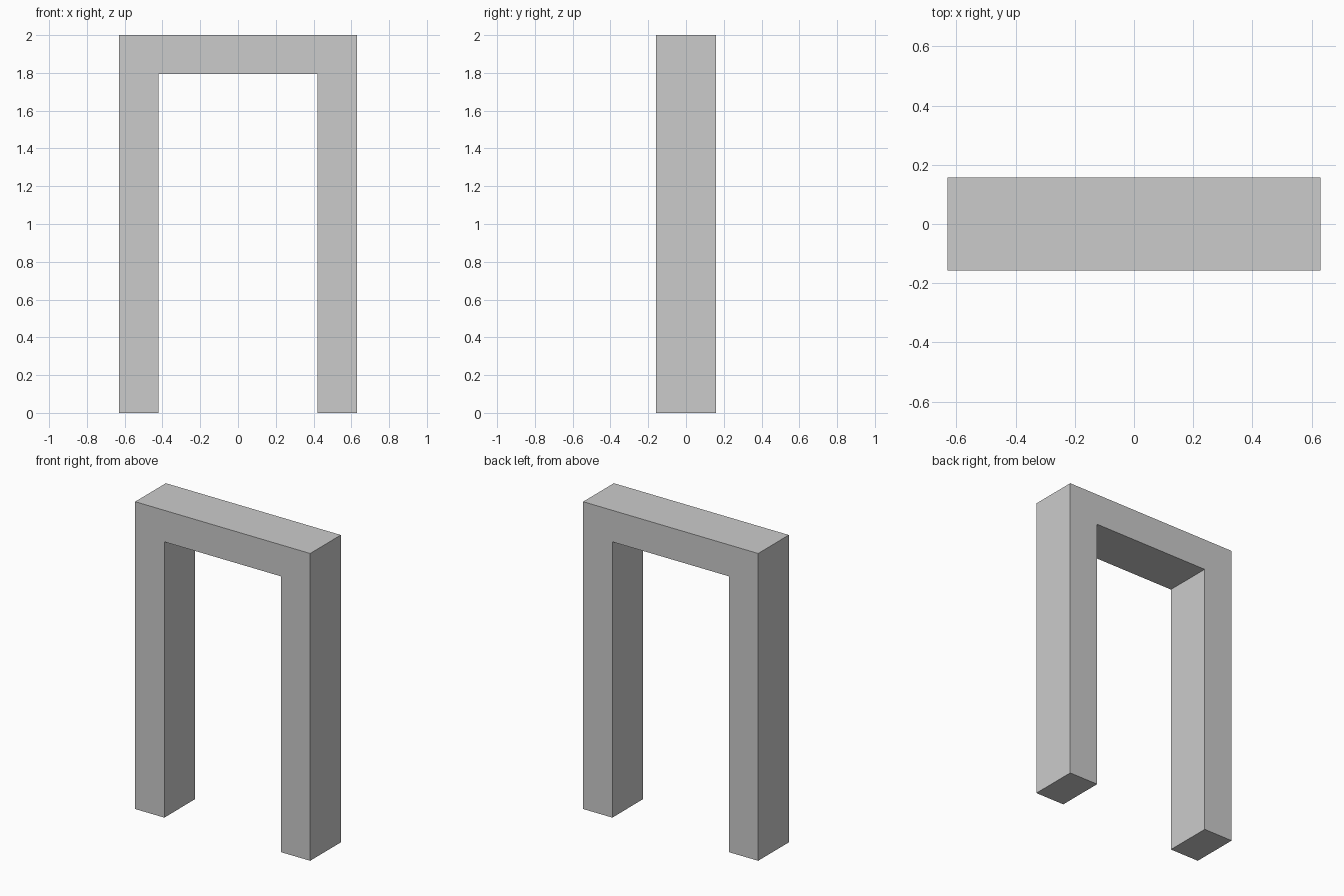
import bpy
import bmesh

cube = bpy.data.objects.get("Cube")
if cube:
    bpy.data.objects.remove(cube, do_unlink=True)

OUTER_X, INNER_X = 0.63, 0.42
TOP_Z, OPENING_Z = 2.0, 1.795
DEPTH = 0.315

# Flat grey paint
paint = bpy.data.materials.new("light_grey")
paint.use_nodes = True
grey = (0.6, 0.6, 0.6, 1)
paint.diffuse_color = grey
paint.node_tree.nodes["Principled BSDF"].inputs["Base Color"].default_value = grey

# Front profile: two posts and a lintel, mitred at the top corners
outer = [(-OUTER_X, 0), (-OUTER_X, TOP_Z), (OUTER_X, TOP_Z), (OUTER_X, 0)]
inner = [(-INNER_X, 0), (-INNER_X, OPENING_Z), (INNER_X, OPENING_Z), (INNER_X, 0)]

bm = bmesh.new()
rings = [[bm.verts.new((x, -DEPTH / 2, z)) for x, z in line] for line in (outer, inner)]
for i in range(3):
    bm.faces.new((rings[0][i], rings[0][i + 1], rings[1][i + 1], rings[1][i]))

# Extrude the profile through the depth of the frame
solid = bmesh.ops.extrude_face_region(bm, geom=bm.faces[:])
moved = [v for v in solid["geom"] if isinstance(v, bmesh.types.BMVert)]
bmesh.ops.translate(bm, verts=moved, vec=(0, DEPTH, 0))
bmesh.ops.recalc_face_normals(bm, faces=bm.faces[:])

mesh = bpy.data.meshes.new("door_frame")
bm.to_mesh(mesh)
bm.free()
mesh.materials.append(paint)
frame = bpy.data.objects.new("door_frame", mesh)
bpy.context.collection.objects.link(frame)
